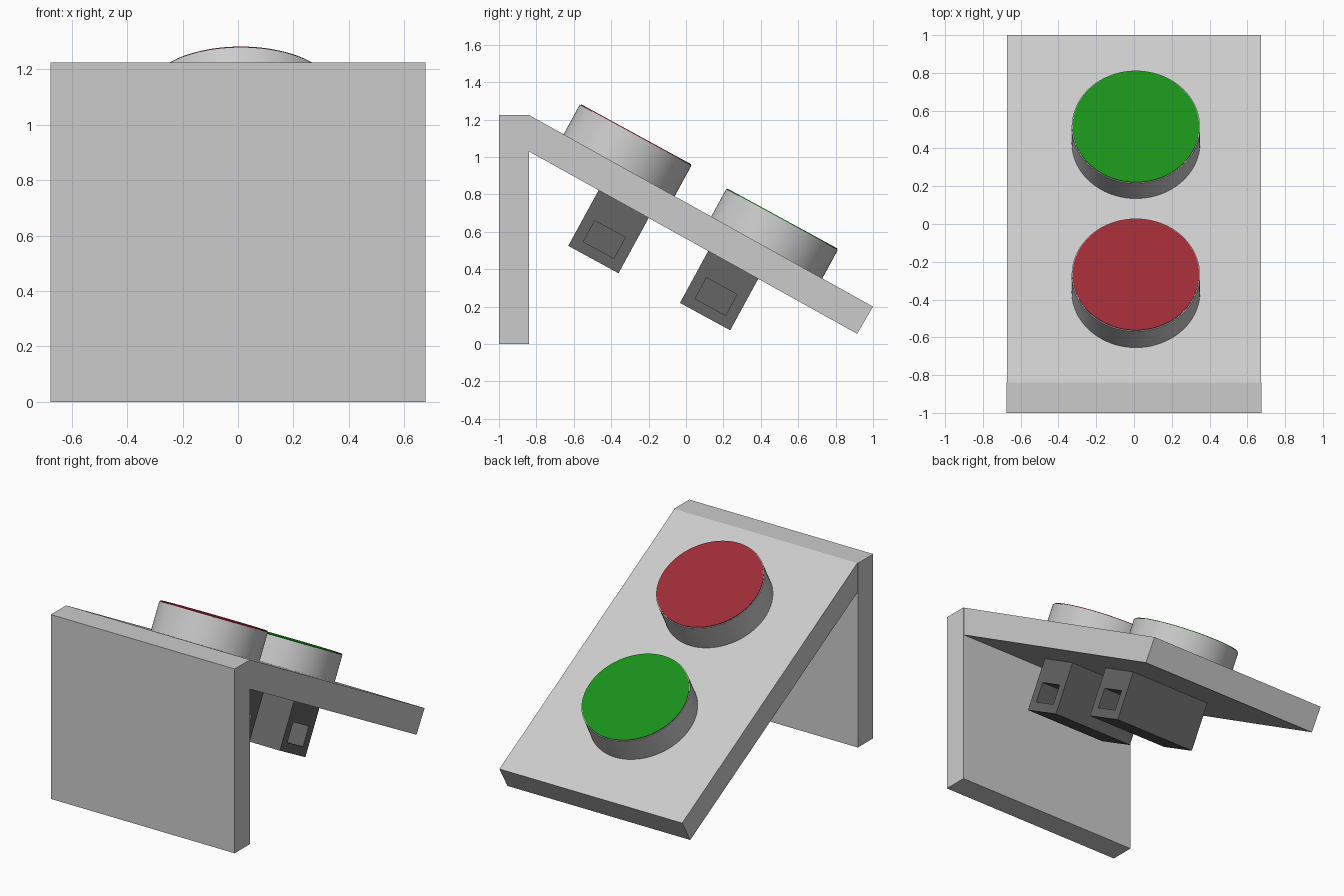
import bpy, bmesh, math
from mathutils import Matrix, Vector

if "Cube" in bpy.data.objects:
    bpy.data.objects.remove(bpy.data.objects["Cube"])

TILT = math.radians(28.6)


def material(name, rgb):
    m = bpy.data.materials.new(name)
    m.diffuse_color = (*rgb, 1)
    m.use_nodes = True
    m.node_tree.nodes["Principled BSDF"].inputs["Base Color"].default_value = m.diffuse_color
    return m


def finish(name, bm, loc=(0, 0, 0), tilt=0, mat=None):
    bmesh.ops.recalc_face_normals(bm, faces=bm.faces)
    me = bpy.data.meshes.new(name)
    bm.to_mesh(me)
    bm.free()
    ob = bpy.data.objects.new(name, me)
    ob.location = loc
    ob.rotation_euler.x = -tilt
    bpy.context.collection.objects.link(ob)
    if mat:
        me.materials.append(mat)
    return ob


def prism(name, profile, half_width):
    """Extrude a (y, z) profile across x."""
    bm = bmesh.new()
    face = bm.faces.new([bm.verts.new((-half_width, y, z)) for y, z in profile])
    ext = bmesh.ops.extrude_face_region(bm, geom=[face])["geom"]
    bmesh.ops.translate(bm, vec=(2 * half_width, 0, 0),
                        verts=[v for v in ext if isinstance(v, bmesh.types.BMVert)])
    return finish(name, bm)


def disc(name, loc, radius, bottom, top, mat=None):
    """Tilted cylinder whose local z runs from bottom to top."""
    bm = bmesh.new()
    bmesh.ops.create_cone(bm, cap_ends=True, segments=96, radius1=radius, radius2=radius,
                          depth=top - bottom,
                          matrix=Matrix.Translation((0, 0, (top + bottom) / 2)))
    ob = finish(name, bm, loc, TILT, mat)
    bpy.context.view_layer.objects.active = ob
    ob.select_set(True)
    bpy.ops.object.shade_smooth_by_angle(angle=math.radians(35))
    ob.select_set(False)
    return ob


def socket_box(name, loc, mat):
    """Tilted block with a rectangular socket sunk into its right side."""
    size = Vector((0.60, 0.306, 0.37))
    bm = bmesh.new()
    bmesh.ops.create_cube(bm, size=1, matrix=Matrix.Translation((0, 0, size.z / 2))
                          @ Matrix.Diagonal((*size, 1)))
    bm.normal_update()
    side = next(f for f in bm.faces if f.normal.x > 0.9)
    bmesh.ops.inset_region(bm, faces=[side], thickness=0.05)
    for v in side.verts:
        v.co.y = math.copysign(0.093, v.co.y)
        v.co.z = 0.122 + math.copysign(0.064, v.co.z - size.z / 2)
    floor = bmesh.ops.extrude_discrete_faces(bm, faces=[side])["faces"][0]
    bmesh.ops.translate(bm, vec=(-0.3, 0, 0), verts=floor.verts)
    return finish(name, bm, loc, TILT, mat)


# Upright wall and sloping panel
prism("front_wall", [(-1, 0), (-0.84, 0), (-0.84, 1.225), (-1, 1.225)], 0.676)
prism("sloping_panel", [(-0.84, 1.03), (0.915, 0.055), (1, 0.2), (-0.84, 1.225)], 0.672)

# Two push buttons, each with a housing, coloured face and block underneath
dark = material("dark_grey", (0.13, 0.13, 0.13))
buttons = [
    ("red", (0.34, 0.025, 0.037), (-0.267, 1.122), (-0.495, 0.452)),
    ("green", (0.01, 0.28, 0.01), (0.516, 0.671), (0.102, 0.147)),
]
for colour, rgb, (ty, tz), (by, bz) in buttons:
    disc(colour + "_button_housing", (0.01, ty, tz), 0.34, -0.22, -0.005)
    disc(colour + "_button_face", (0.01, ty, tz), 0.335, -0.02, 0.0, material(colour, rgb))
    socket_box(colour + "_switch_block", (0.03, by, bz), dark)
